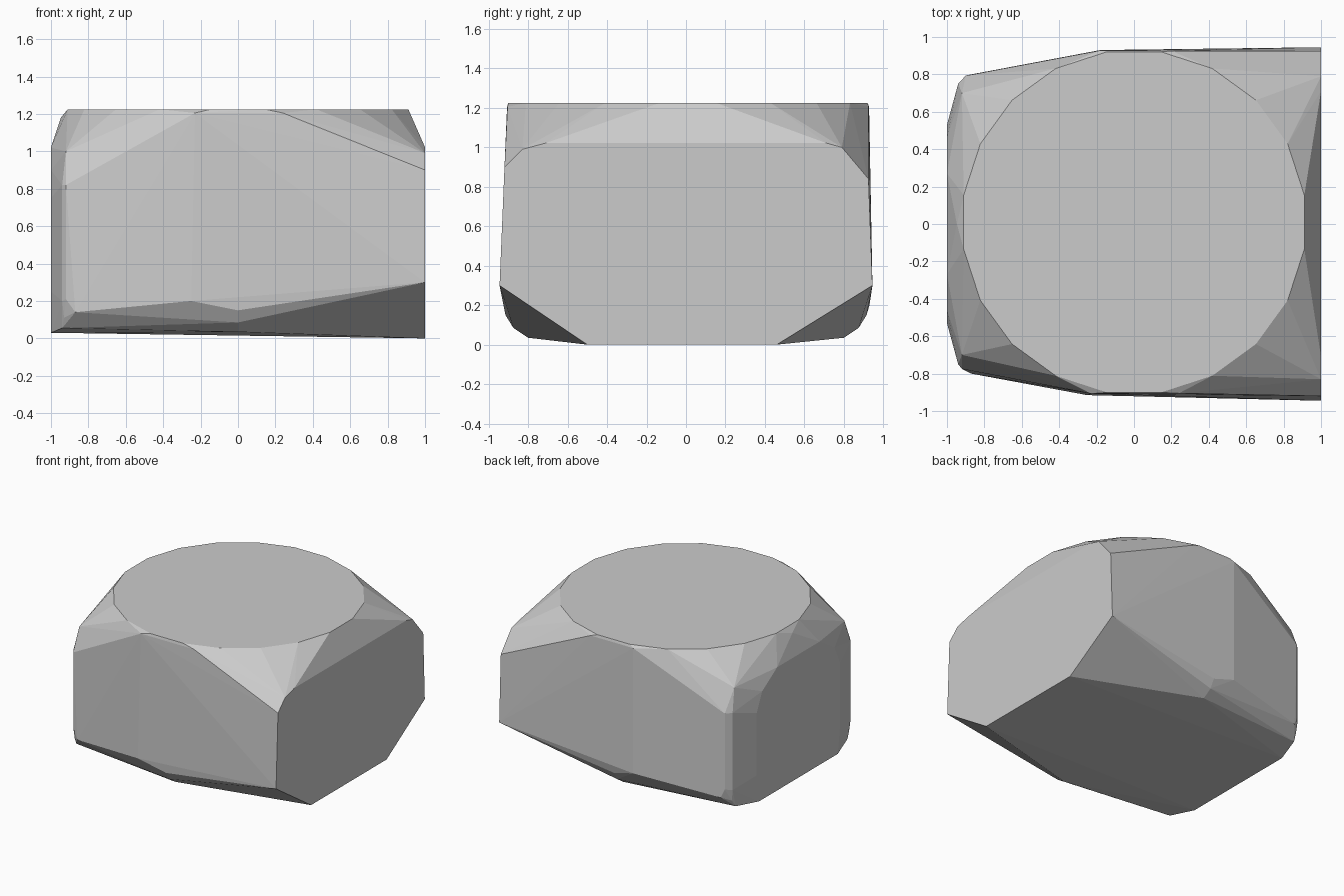
import bpy, bmesh
from math import sin, cos, pi

# Flat top: near-circular ring of corners
TOP = 1.225
pts = [(0.922 * cos((i + 0.5) * pi / 10), 0.01 + 0.922 * sin((i + 0.5) * pi / 10), TOP)
       for i in range(20)]

# Corners shared by the front and back halves
paired = [
    # flat right end
    (1, 0.945, 0.30), (1, 0.71, 1.022),
    # bevelled underside
    (0, 0.80, 0.035), (0, 0.875, 0.085), (0, 0.915, 0.15),
    # flat left end
    (-1, 0.50, 0.03), (-1, 0.53, 0.25), (-1, 0.53, 0.75),
    (-1, 0.46, 0.90), (-1, 0.27, 1.02),
    # rounded left corner
    (-0.94, 0.71, 0.055), (-0.93, 0.745, 0.11),
    (-0.94, 0.75, 0.20), (-0.94, 0.75, 0.82),
    (-0.92, 0.70, 1.0), (-0.87, 0.80, 0.14),
]
for x, y, z in paired:
    pts += [(x, y, z), (x, -y, z)]

# Corners that differ slightly: front
pts += [(1, -0.50, 0), (1, -0.92, 0.90), (1, -0.83, 0.99),
        (-0.23, -0.907, 1.205), (0.24, -0.905, 1.205),
        (-0.25, -0.915, 0.20), (-0.92, -0.775, 0.21), (-0.92, -0.775, 0.82)]
# Back
pts += [(1, 0.46, 0), (1, 0.925, 0.84), (1, 0.79, 1.0),
        (-0.18, 0.928, 1.205), (0.20, 0.926, 1.205),
        (-0.18, 0.93, 0.20), (-0.90, 0.793, 0.21), (-0.90, 0.793, 0.82)]
# Shallow ridge under the left rim
pts += [(-0.947, 0, 1.18)]

bm = bmesh.new()
for p in pts:
    bm.verts.new(p)
res = bmesh.ops.convex_hull(bm, input=bm.verts[:])
loose = [v for v in bm.verts if not v.link_faces]
bmesh.ops.delete(bm, geom=loose, context='VERTS')
bmesh.ops.dissolve_limit(bm, angle_limit=0.01, verts=bm.verts[:], edges=bm.edges[:])
bmesh.ops.recalc_face_normals(bm, faces=bm.faces[:])

mesh = bpy.data.meshes.new("faceted_block")
bm.to_mesh(mesh)
bm.free()
block = bpy.data.objects.new("faceted_block", mesh)
bpy.context.collection.objects.link(block)
